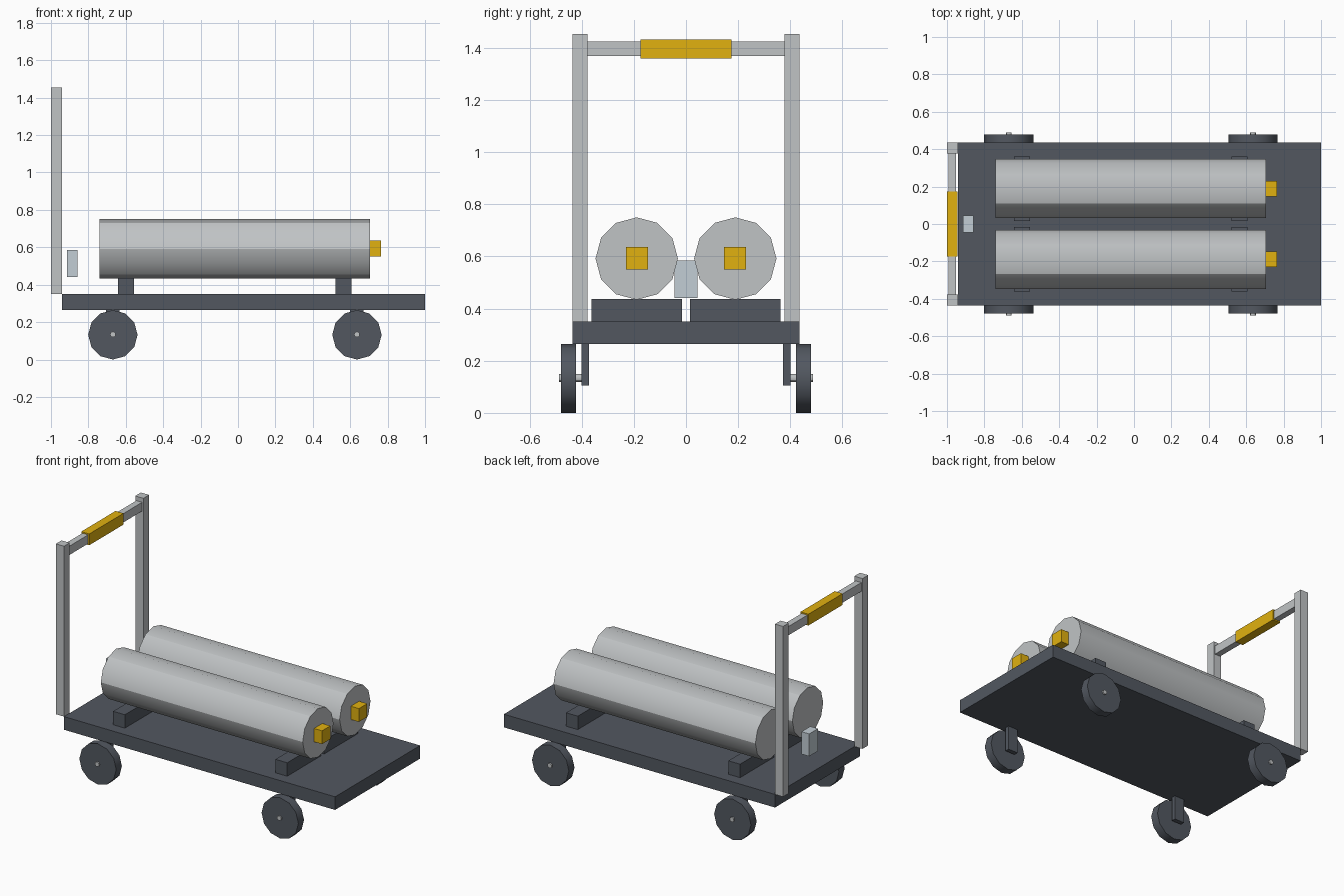
import bpy
import math

if "Cube" in bpy.data.objects:
    bpy.data.objects.remove(bpy.data.objects["Cube"])


def material(name, rgb):
    m = bpy.data.materials.new(name)
    m.diffuse_color = (*rgb, 1)
    m.use_nodes = True
    m.node_tree.nodes["Principled BSDF"].inputs["Base Color"].default_value = m.diffuse_color
    return m


DARK = material("dark_steel", (0.085, 0.097, 0.118))
YELLOW = material("yellow", (0.75, 0.44, 0.005))
PALE = material("pale_blue", (0.54, 0.61, 0.66))
LIGHT = material("light_steel", (0.53, 0.55, 0.56))


def box(name, x, y, z, mat):
    """Box from (min, max) ranges on each axis."""
    bpy.ops.mesh.primitive_cube_add(size=1, location=[sum(r) / 2 for r in (x, y, z)])
    ob = bpy.context.object
    ob.name = name
    ob.scale = [r[1] - r[0] for r in (x, y, z)]
    bpy.ops.object.transform_apply(location=False, rotation=False, scale=True)
    ob.data.materials.append(mat)
    return ob


def cylinder(name, centre, radius, length, axis, mat, smooth=True):
    """Twelve-sided cylinder along x or y with corners on the other two axes."""
    rot = (0, math.pi / 2, 0) if axis == "x" else (math.pi / 2, 0, 0)
    bpy.ops.mesh.primitive_cylinder_add(vertices=12, radius=radius, depth=length,
                                        location=centre, rotation=rot)
    ob = bpy.context.object
    ob.name = name
    ob.data.materials.append(mat)
    if smooth:
        bpy.ops.object.shade_smooth_by_angle(angle=math.radians(30))
    return ob


def span(side, a, b):
    return tuple(sorted((side * a, side * b)))


# Deck
box("deck", (-0.942, 1.0), (-0.435, 0.435), (0.265, 0.35), DARK)

# Push handle
box("handle_bar", (-0.992, -0.951), (-0.378, 0.378), (1.368, 1.425), LIGHT)
box("handle_grip", (-1.0, -0.943), (-0.175, 0.175), (1.36, 1.433), YELLOW)

# Small box between posts and tanks
box("control_box", (-0.914, -0.859), (-0.045, 0.045), (0.44, 0.585), PALE)

for s, side in ((-1, "front"), (1, "back")):
    box(f"handle_post_{side}", (-1.0, -0.942), span(s, 0.377, 0.435), (0.35, 1.453), LIGHT)

    # Tank with its valve, resting on two cradles
    cylinder(f"tank_{side}", (-0.017, s * 0.189, 0.592), 0.158, 1.446, "x", LIGHT)
    box(f"valve_{side}", (0.705, 0.764), span(s, 0.146, 0.231), (0.55, 0.636), YELLOW)
    for x, end in ((-0.599, "left"), (0.564, "right")):
        box(f"cradle_{side}_{end}", (x - 0.042, x + 0.042), span(s, 0.016, 0.362),
            (0.35, 0.437), DARK)

    # Wheels, axles and brackets
    for x, end in ((-0.669, "left"), (0.636, "right")):
        cylinder(f"wheel_{side}_{end}", (x, s * 0.45, 0.132), 0.132, 0.058, "y", DARK)
        cylinder(f"axle_{side}_{end}", (x, s * 0.437, 0.134), 0.015, 0.102, "y", LIGHT)
        box(f"wheel_bracket_{side}_{end}", (x - 0.036, x + 0.036), span(s, 0.372, 0.4),
            (0.105, 0.266), DARK)
